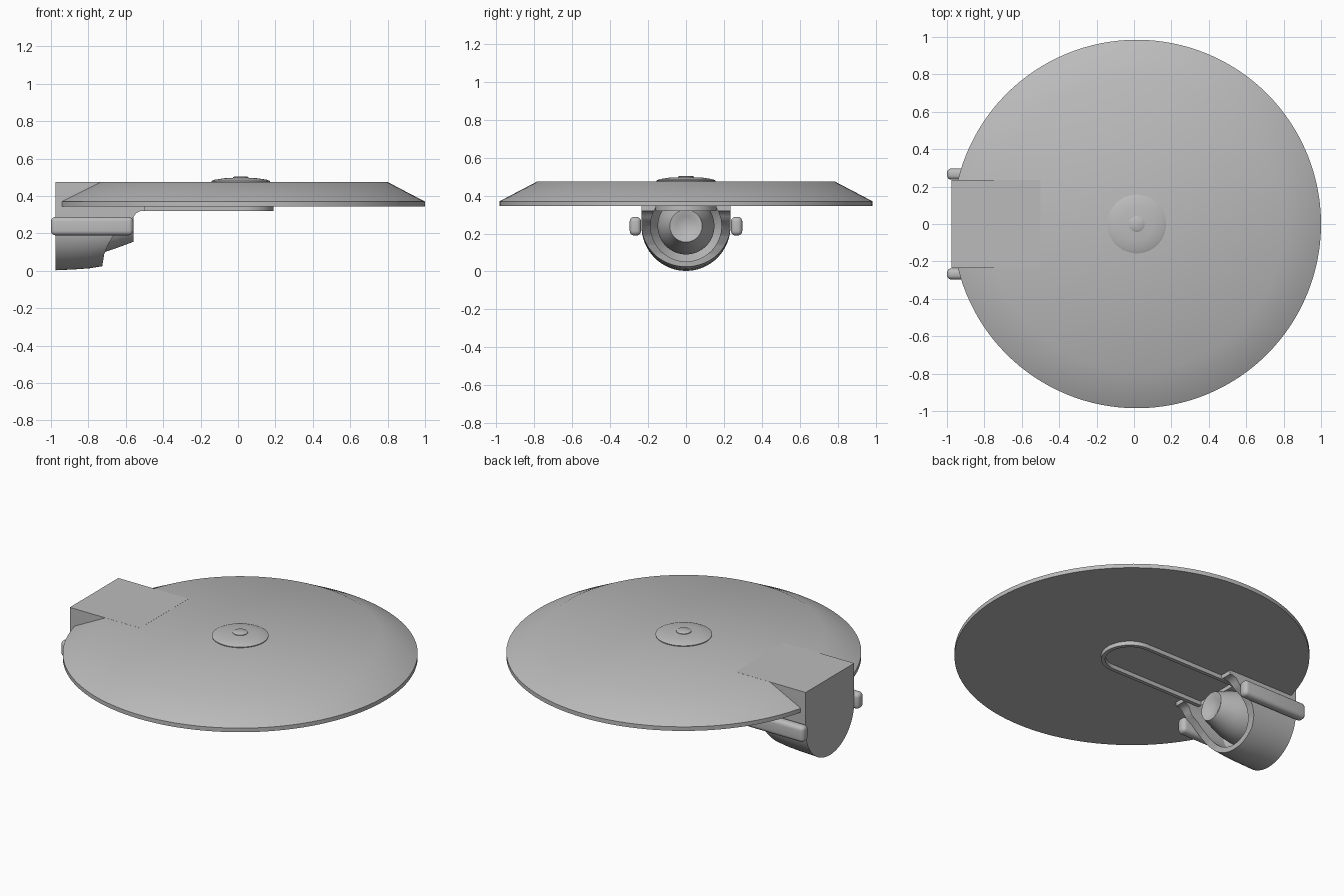
import bpy, bmesh, math
from mathutils import Matrix

cube = bpy.data.objects.get("Cube")
if cube:
    bpy.data.objects.remove(cube, do_unlink=True)

grey = bpy.data.materials.new("plain grey")
grey.use_nodes = True
COLOUR = (0.5, 0.5, 0.5, 1)
grey.diffuse_color = COLOUR
grey.node_tree.nodes["Principled BSDF"].inputs["Base Color"].default_value = COLOUR

CX = 0.015      # disc centre
AXIS_Z = 0.24   # height of the nozzle axis


def activate(ob):
    bpy.ops.object.select_all(action='DESELECT')
    ob.select_set(True)
    bpy.context.view_layer.objects.active = ob


def finish(name, bm, angle=30):
    bmesh.ops.remove_doubles(bm, verts=bm.verts, dist=1e-5)
    bmesh.ops.recalc_face_normals(bm, faces=bm.faces)
    mesh = bpy.data.meshes.new(name)
    bm.to_mesh(mesh)
    bm.free()
    mesh.materials.append(grey)
    ob = bpy.data.objects.new(name, mesh)
    bpy.context.collection.objects.link(ob)
    activate(ob)
    bpy.ops.object.shade_smooth_by_angle(angle=math.radians(angle))
    return ob


def loft(bm, rings, caps=True):
    """Skin a list of closed rings of equal length."""
    loops = [[bm.verts.new(p) for p in ring] for ring in rings]
    n = len(loops[0])
    for a, b in zip(loops, loops[1:]):
        for i in range(n):
            j = (i + 1) % n
            bm.faces.new((a[i], a[j], b[j], b[i]))
    if caps:
        bm.faces.new(loops[0])
        bm.faces.new(loops[-1])


def lathe(name, profile, matrix, segments=64):
    """Turn (radius, height) points about z, then place the result."""
    bm = bmesh.new()
    turn = [2 * math.pi * i / segments for i in range(segments)]
    loft(bm, [[(r * math.cos(a), r * math.sin(a), h) for a in turn]
              for r, h in profile], caps=False)
    bmesh.ops.remove_doubles(bm, verts=bm.verts, dist=1e-5)
    bmesh.ops.transform(bm, matrix=matrix, verts=bm.verts)
    return finish(name, bm)


def cut(ob, cutter):
    cutter.hide_render = True
    mod = ob.modifiers.new("cut", 'BOOLEAN')
    mod.operation = 'DIFFERENCE'
    mod.solver = 'EXACT'
    mod.object = cutter
    activate(ob)
    bpy.ops.object.modifier_apply(modifier=mod.name)
    bpy.data.objects.remove(cutter, do_unlink=True)


upright = Matrix.Translation((CX, 0, 0))
along_x = Matrix.Translation((0, 0, AXIS_Z)) @ Matrix.Rotation(math.pi / 2, 4, 'Y')

# Main disc with a sloping rim
lathe("disc", [(0, .345), (.985, .345), (.985, .37), (.785, .475), (0, .475)],
      upright, 128)

# Hub and its button
lathe("hub", [(0, .47), (.155, .47), (.157, .48), (.14, .487), (.09, .495), (0, .498)],
      upright)
lathe("hub_button", [(0, .49), (.042, .49), (.042, .5), (.035, .504), (0, .505)],
      upright, 32)


# Housing: U-shaped sections, rounder and shallower towards the inner end
def u_section(x, bottom, half=.235, steps=32):
    arc = [math.pi + math.pi * i / steps for i in range(steps + 1)]
    ring = [(x, half * math.cos(a), AXIS_Z + (AXIS_Z - bottom) * math.sin(a)) for a in arc]
    return ring + [(x, half, .4755), (x, -half, .4755)]


bm = bmesh.new()
loft(bm, [u_section(x, b) for x, b in
          ((-.975, .003), (-.87, .008), (-.79, .014), (-.725, .025), (-.5, .07))])
housing = finish("housing", bm)

# Swept opening of the housing, then its round bore
sweep = [(-.725, -.1), (-.725, .03), (-.715, .09), (-.695, .14), (-.665, .19),
         (-.62, .24), (-.575, .27), (-.558, .29), (-.545, .308), (-.52, .32),
         (-.4, .32), (-.4, -.1)]
bm = bmesh.new()
loft(bm, [[(x, y, z) for x, z in sweep] for y in (-.5, .5)])
cut(housing, finish("sweep_cutter", bm))
cut(housing, lathe("bore_cutter", [(0, -.86), (.15, -.86), (.187, -.8), (.187, -.3), (0, -.3)],
                   along_x))
activate(housing)
bpy.ops.object.shade_smooth_by_angle(angle=math.radians(30))

# Nozzle with a dished tip, inside the bore
lathe("nozzle", [(0, -.9), (.15, -.9), (.15, -.78), (.138, -.71), (.122, -.66),
                 (.1, -.6), (.085, -.56), (.078, -.56), (.05, -.575), (0, -.582)],
      along_x)


# Raised rim of the track under the disc
def stadium(half, z, start=-.6, end=.03, steps=32):
    arc = [-math.pi / 2 + math.pi * i / steps for i in range(steps + 1)]
    ring = [(end + half * math.cos(a), half * math.sin(a), z) for a in arc]
    return ring + [(start, half, z), (start, -half, z)]


bm = bmesh.new()
outer, inner = .16, .137
loft(bm, [stadium(outer, .35), stadium(outer, .32), stadium(inner, .32),
          stadium(inner, .35), stadium(outer, .35)], caps=False)
finish("track_rim", bm)

# Rounded side rails
for side, label in ((1, "left"), (-1, "right")):
    bm = bmesh.new()
    bmesh.ops.create_cube(bm, size=1)
    bmesh.ops.scale(bm, vec=(.44, .06, .098), verts=bm.verts)
    bmesh.ops.bevel(bm, geom=bm.edges[:], offset=.024, segments=5, profile=.5,
                    affect='EDGES')
    bmesh.ops.translate(bm, vec=(-.78, side * .267, .239), verts=bm.verts)
    finish(label + "_rail", bm, 40)
